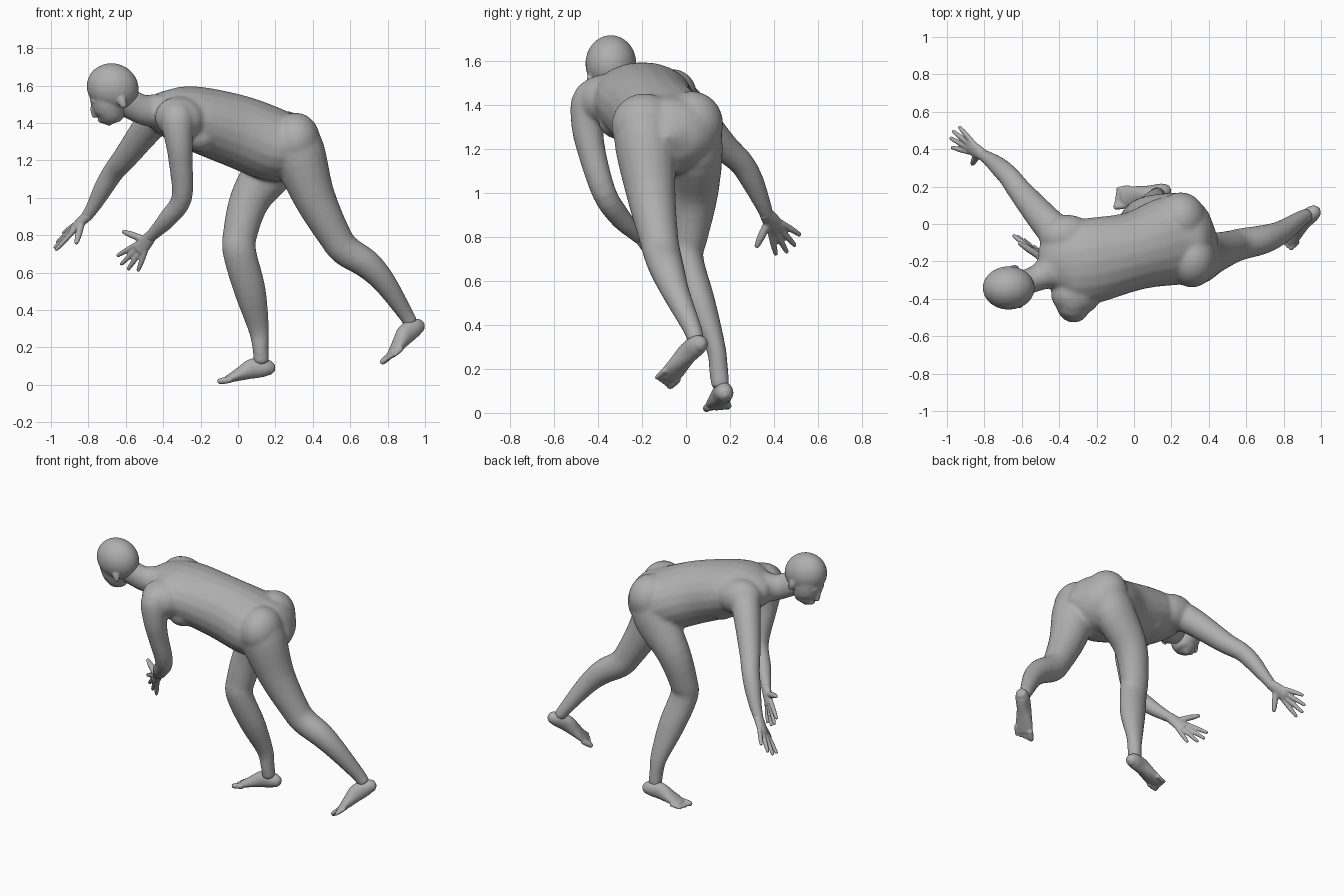
import bpy, bmesh, math
from mathutils import Vector, Matrix

cube = bpy.data.objects.get("Cube")
if cube:
    bpy.data.objects.remove(cube, do_unlink=True)

GREY = (.43, .43, .43, 1)
skin = bpy.data.materials.new("grey_clay")
skin.use_nodes = True
skin.diffuse_color = GREY
skin.node_tree.nodes["Principled BSDF"].inputs["Base Color"].default_value = GREY

ACROSS = Vector((0, 1, 0))
SEGMENTS, STEPS = 20, 4
parts = []


def add_part(name, bm):
    bmesh.ops.recalc_face_normals(bm, faces=bm.faces)
    mesh = bpy.data.meshes.new(name)
    bm.to_mesh(mesh)
    bm.free()
    mesh.materials.append(skin)
    ob = bpy.data.objects.new(name, mesh)
    bpy.context.collection.objects.link(ob)
    parts.append(ob)


def fuse(name, voxel, passes):
    """Join the pending parts into one continuous, relaxed skin."""
    bpy.ops.object.select_all(action="DESELECT")
    for ob in parts:
        ob.select_set(True)
    bpy.context.view_layer.objects.active = parts[0]
    bpy.ops.object.join()
    whole = parts[0]
    whole.name = whole.data.name = name
    remesh = whole.modifiers.new("fuse", "REMESH")
    remesh.mode, remesh.voxel_size, remesh.use_smooth_shade = "VOXEL", voxel, True
    relax = whole.modifiers.new("relax", "SMOOTH")
    relax.factor, relax.iterations = .5, passes
    parts.clear()


def smooth_path(rows):
    """Catmull-Rom through rows of (x, y, z, half width, half depth)."""
    rows = [Vector(row if len(row) == 5 else (*row, row[-1])) for row in rows]
    out = []
    for i in range(len(rows) - 1):
        before, start, end = rows[max(i - 1, 0)], rows[i], rows[i + 1]
        after = rows[min(i + 2, len(rows) - 1)]
        for step in range(STEPS):
            t = step / STEPS
            out.append(start + (end - before) * (t / 2)
                       + (before * 2 - start * 5 + end * 4 - after) * (t * t / 2)
                       + (start * 3 - before - end * 3 + after) * (t ** 3 / 2))
    return out + [rows[-1]]


def loft(name, rows, side=ACROSS):
    """Closed limb with elliptical sections square to its path; round if no depth is given."""
    path = smooth_path(rows)
    bm = bmesh.new()
    rings, caps = [], []
    for i, row in enumerate(path):
        centre = Vector(row[:3])
        ahead = Vector(path[min(i + 1, len(path) - 1)][:3])
        behind = Vector(path[max(i - 1, 0)][:3])
        tangent = (ahead - behind).normalized()
        u = (side - tangent * side.dot(tangent)).normalized()
        v = tangent.cross(u)
        ring = []
        for k in range(SEGMENTS):
            angle = math.tau * k / SEGMENTS
            ring.append(bm.verts.new(centre + u * row[3] * math.cos(angle)
                                     + v * row[4] * math.sin(angle)))
        rings.append(ring)
        caps.append((centre, tangent * min(row[3], row[4]) / 2))
    for ring, following in zip(rings, rings[1:]):
        for k in range(SEGMENTS):
            j = (k + 1) % SEGMENTS
            bm.faces.new((ring[k], ring[j], following[j], following[k]))
    # domed ends
    for ring, tip in ((rings[0], caps[0][0] - caps[0][1]), (rings[-1], caps[-1][0] + caps[-1][1])):
        top = bm.verts.new(tip)
        for k in range(SEGMENTS):
            bm.faces.new((ring[k], ring[(k + 1) % SEGMENTS], top))
    add_part(name, bm)


def taper(name, start, end, thick, thin, side):
    """Slim digit narrowing from root to tip."""
    loft(name, [(*start, thick), (*start.lerp(end, .6), thick), (*end, thin)], side)


def ball(name, centre, radii, pitch=0):
    bm = bmesh.new()
    place = (Matrix.Translation(centre) @ Matrix.Rotation(math.radians(pitch), 4, "Y")
             @ Matrix.Diagonal((*radii, 1)))
    bmesh.ops.create_uvsphere(bm, u_segments=28, v_segments=18, radius=1, matrix=place)
    add_part(name, bm)


def hand(name, wrist, index, little, thumb):
    """Flat palm, four fingers fanned between the index and little tips, and a thumb."""
    wrist, index, little, thumb = map(Vector, (wrist, index, little, thumb))
    reach = (index + little) / 2 - wrist
    side = (index - little).normalized()
    loft("palm", [(*(wrist + reach * t), width, depth) for t, width, depth in
                  ((-.1, .03, .03), (.2, .04, .025), (.5, .045, .02))], side)
    for i in range(4):
        bow = reach * (.14 if i in (1, 2) else 0)
        knuckle = wrist + reach * .4 + side * (.033 - .022 * i)
        taper("finger", knuckle, index.lerp(little, i / 3) + bow, .014, .01, side)
    taper("thumb", wrist + reach * .15 + side * .01, thumb, .018, .011, reach)
    fuse(name, .006, 3)


def foot(name, heel, pad, up, mirror):
    """Foot rising from a straight sole, with five toes, the big toe on the inner side."""
    heel, pad, up = map(Vector, (heel, pad, up))
    ahead = (pad - heel).normalized()
    up = (up - ahead * up.dot(ahead)).normalized()
    inner = up.cross(ahead) * mirror
    loft("sole", [(*(heel.lerp(pad, t) + up * rise), width, rise) for t, width, rise in
                  ((0, .03, .03), (.13, .043, .047), (.4, .043, .054),
                   (.64, .05, .04), (.84, .056, .027), (1, .05, .018))], inner)
    for i in range(5):
        size = .012 if i else .018
        root = pad + up * .016 + inner * (.041 - .023 * i) - ahead * (.02 + .007 * i)
        taper("toe", root, root + ahead * .07, size, size * .8, inner)
    fuse(name, .006, 3)


# Trunk with shoulder, chest and hip masses
loft("torso", [(-.47, -.25, 1.47, .11, .07), (-.39, -.22, 1.455, .2, .125),
               (-.25, -.2, 1.43, .23, .17), (0, -.145, 1.355, .21, .195),
               (.2, -.09, 1.28, .24, .195), (.34, -.085, 1.265, .21, .165),
               (.4, -.085, 1.26, .14, .11)])
ball("near_shoulder", (-.31, -.375, 1.425), (.135, .115, .115), 10)
ball("far_shoulder", (-.36, -.065, 1.45), (.15, .115, .115), 10)
for label, y in (("near", -.3), ("far", -.1)):
    ball(label + "_breast", (-.2, y, 1.33), (.1, .1, .085))
ball("near_buttock", (.31, -.19, 1.305), (.13, .15, .15))
ball("far_buttock", (.25, .025, 1.315), (.135, .145, .15))
loft("neck", [(-.36, -.23, 1.46, .15, .1), (-.45, -.255, 1.465, .1, .09),
              (-.52, -.29, 1.475, .07, .08), (-.65, -.335, 1.54, .07, .08)])

# Arms
loft("near_arm", [(-.31, -.33, 1.46, .09), (-.325, -.425, 1.425, .093),
                  (-.317, -.447, 1.32, .077), (-.307, -.432, 1.2, .065),
                  (-.3, -.372, 1, .056), (-.375, -.3, .89, .05),
                  (-.435, -.238, .825, .038), (-.48, -.19, .78, .03)])
loft("far_arm", [(-.36, -.1, 1.46, .1), (-.45, -.01, 1.41, .09),
                 (-.6, .165, 1.22, .067), (-.665, .25, 1.14, .058),
                 (-.715, .3, 1.06, .053), (-.77, .345, .96, .04), (-.82, .375, .885, .03)])

# Legs
loft("planted_leg", [(.25, .03, 1.34, .12), (.205, .045, 1.2, .123, .142),
                     (.068, .045, 1, .102, .11), (.01, .015, .8, .084, .092),
                     (.01, .005, .7, .075, .09), (.065, .065, .5, .07, .085),
                     (.11, .135, .3, .046, .057), (.12, .148, .2, .044),
                     (.125, .157, .12, .043)])
loft("trailing_leg", [(.29, -.19, 1.37, .12), (.325, -.185, 1.24, .142),
                      (.405, -.161, 1.01, .114), (.515, -.125, .8, .09),
                      (.575, -.107, .72, .085), (.69, -.083, .645, .078),
                      (.785, -.045, .545, .063), (.895, .03, .38, .043), (.925, .043, .33, .04)])
fuse("body", .01, 14)

# Head, looking forward and down
ball("cranium", (-.67, -.342, 1.59), (.14, .116, .128), 20)
loft("face", [(-.695, -.335, 1.56, .1), (-.69, -.33, 1.5, .095),
              (-.685, -.325, 1.45, .08), (-.69, -.318, 1.415, .055), (-.69, -.315, 1.4, .032)])
taper("nose", Vector((-.763, -.322, 1.435)), Vector((-.778, -.33, 1.49)), .017, .011, ACROSS)
ball("brow", (-.77, -.333, 1.515), (.024, .06, .016), 40)
ball("lips", (-.735, -.318, 1.413), (.016, .027, .012), 40)
ball("near_ear", (-.62, -.437, 1.515), (.023, .014, .04), -20)
ball("far_ear", (-.64, -.235, 1.54), (.023, .016, .04), -20)
fuse("head", .0065, 4)

# Hands and feet
hand("near_hand", (-.47, -.2, .79), (-.645, -.06, .69), (-.535, -.12, .61), (-.615, -.1, .82))
hand("far_hand", (-.81, .37, .9), (-.975, .41, .72), (-.935, .52, .81), (-.865, .32, .755))
foot("planted_foot", (.19, .18, .05), (-.06, .14, .01), (0, 0, 1), 1)
foot("trailing_foot", (1, .08, .29), (.83, -.08, .143), (-.7, -.2, .8), -1)
